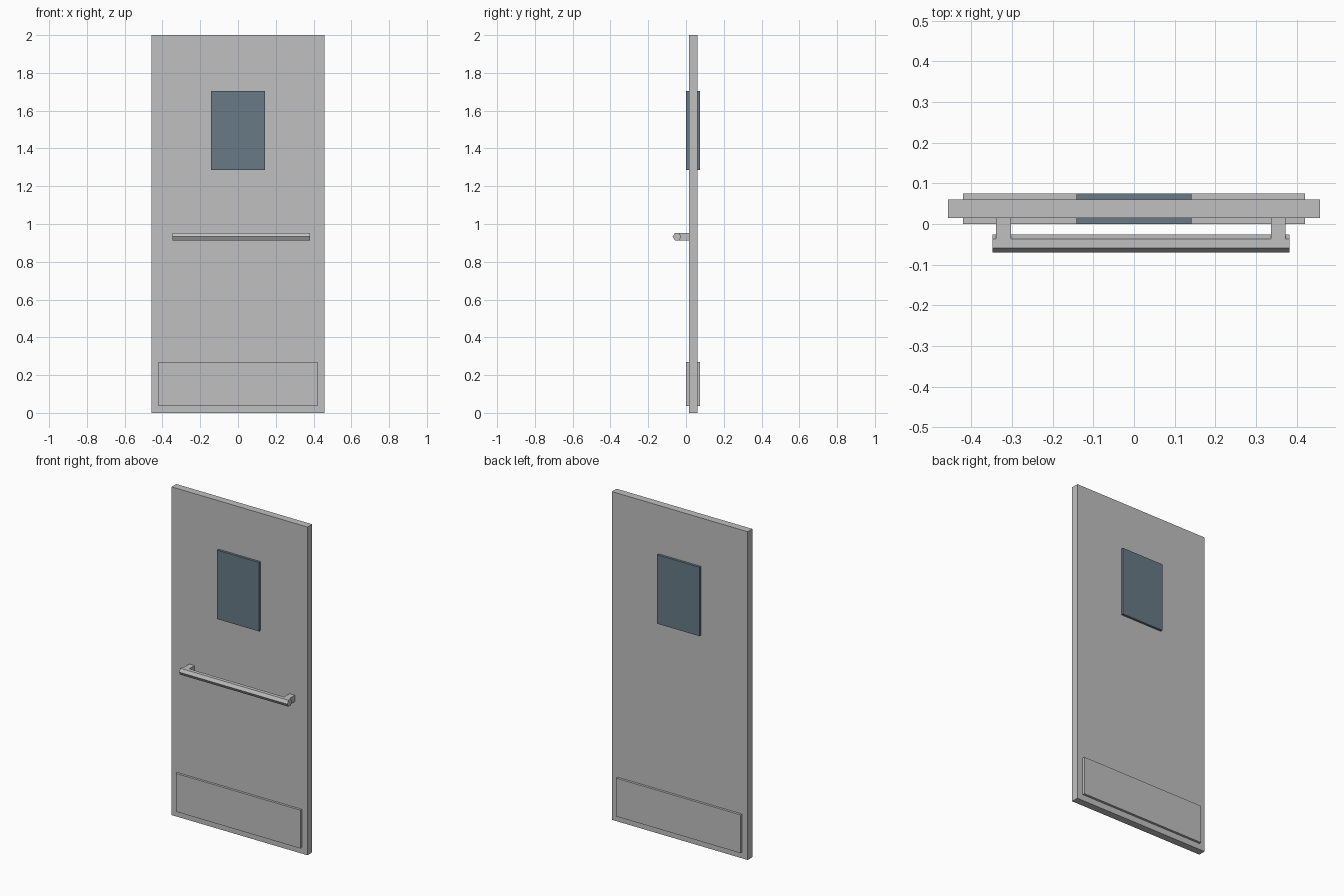
import bpy
import math

cube = bpy.data.objects.get("Cube")
if cube:
    bpy.data.objects.remove(cube, do_unlink=True)


def material(name, rgb):
    m = bpy.data.materials.new(name)
    m.use_nodes = True
    m.diffuse_color = (*rgb, 1)
    m.node_tree.nodes["Principled BSDF"].inputs["Base Color"].default_value = (*rgb, 1)
    return m


steel = material("brushed grey", (0.52, 0.53, 0.52))
glass = material("blue grey glass", (0.14, 0.195, 0.24))


def finish(name, mat):
    ob = bpy.context.object
    ob.name = ob.data.name = name
    bpy.ops.object.transform_apply(location=False, rotation=True, scale=True)
    ob.data.materials.append(mat)
    return ob


def box(name, x, y, z, mat):
    """Box from (min, max) ranges on each axis."""
    ranges = (x, y, z)
    bpy.ops.mesh.primitive_cube_add(size=1, location=[(a + b) / 2 for a, b in ranges])
    bpy.context.object.scale = [b - a for a, b in ranges]
    return finish(name, mat)


# Door slab
SLAB_FRONT, SLAB_BACK = 0.015, 0.06
box("door_slab", (-0.458, 0.458), (SLAB_FRONT, SLAB_BACK), (0, 2), steel)

# Window panes and kick plates on both faces
PROUD = 0.0145
for side, y in (("front", (SLAB_FRONT - PROUD, SLAB_FRONT)),
                ("back", (SLAB_BACK, SLAB_BACK + PROUD))):
    box(side + "_window", (-0.142, 0.142), y, (1.285, 1.705), glass)
    box(side + "_kick_plate", (-0.42, 0.42), y, (0.037, 0.27), steel)

# Six-sided push bar, flat on top
BAR_X, BAR_Y, BAR_Z, RADIUS = 0.017, -0.048, 0.933, 0.0225
bpy.ops.mesh.primitive_cylinder_add(vertices=6, radius=RADIUS, depth=0.73,
                                    location=(BAR_X, BAR_Y, BAR_Z),
                                    rotation=(0, math.pi / 2, 0))
finish("push_bar", steel)

# Brackets joining the bar to the slab, level with the bar's flats
half_height = RADIUS * math.cos(math.pi / 6)
for name, sign in (("right_bracket", -1), ("left_bracket", 1)):
    x = BAR_X + sign * 0.338
    box(name, (x - 0.018, x + 0.018), (BAR_Y, SLAB_FRONT),
        (BAR_Z - half_height, BAR_Z + half_height), steel)
